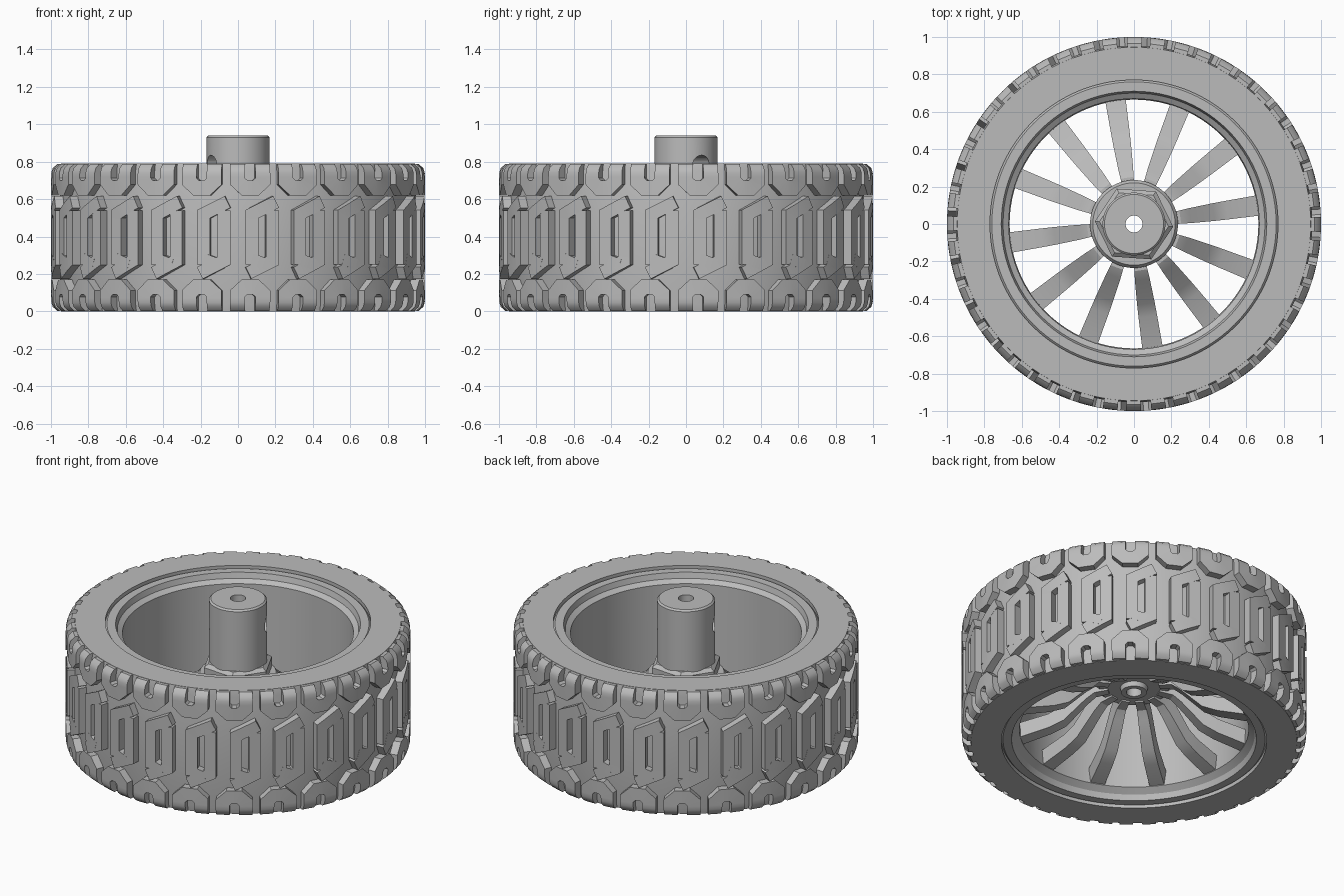
import bpy, bmesh
from math import sin, cos, pi, radians, sqrt, ceil
from mathutils import Vector

if "Cube" in bpy.data.objects:
    bpy.data.objects.remove(bpy.data.objects["Cube"])

grey = bpy.data.materials.new("plain grey")
grey.use_nodes = True
grey.diffuse_color = (0.5, 0.5, 0.5, 1)
grey.node_tree.nodes["Principled BSDF"].inputs["Base Color"].default_value = (0.5, 0.5, 0.5, 1)

HEIGHT = 0.79
REPEATS = 24
SPOKES = 12


def finish(name, bm, angle=30):
    """Turn a bmesh into a shaded object."""
    bmesh.ops.recalc_face_normals(bm, faces=bm.faces)
    mesh = bpy.data.meshes.new(name)
    bm.to_mesh(mesh)
    bm.free()
    obj = bpy.data.objects.new(name, mesh)
    bpy.context.collection.objects.link(obj)
    mesh.materials.append(grey)
    bpy.ops.object.select_all(action="DESELECT")
    obj.select_set(True)
    bpy.context.view_layer.objects.active = obj
    bpy.ops.object.shade_smooth_by_angle(angle=radians(angle))
    return obj


def lathe(name, profile, steps=96):
    """Revolve a closed (radius, height) loop around z."""
    bm = bmesh.new()
    rings = []
    for i in range(steps):
        a = 2 * pi * i / steps
        rings.append([bm.verts.new((r * cos(a), r * sin(a), z)) for r, z in profile])
    n = len(profile)
    for i in range(steps):
        p, q = rings[i], rings[(i + 1) % steps]
        for j in range(n):
            k = (j + 1) % n
            bm.faces.new((p[j], q[j], q[k], p[k]))
    return finish(name, bm)


def tread_radius(z):
    """Outer tread radius with rounded shoulders."""
    d = min(z, HEIGHT - z) / 0.06
    if d >= 1:
        return 1.0
    return 1 - 0.045 * (1 - sqrt(max(0, 1 - (1 - d) ** 2)))


def resample(path, step=0.025):
    points = []
    for a, b in zip(path, path[1:]):
        a, b = Vector(a), Vector(b)
        n = ceil((b - a).length / step)
        points += [a.lerp(b, i / n) for i in range(n)]
    return points + [Vector(path[-1])]


def ribbon(bm, path, width, turn):
    """Raised tread bar following a path of (arc length, height)."""
    pts = resample(path)
    rows = []
    for i, p in enumerate(pts):
        before = (p - pts[i - 1]).normalized() if i else None
        after = (pts[i + 1] - p).normalized() if i + 1 < len(pts) else None
        before, after = before or after, after or before
        tangent = (before + after).normalized()
        side = Vector((-tangent.y, tangent.x))
        side *= width / 2 / max(0.5, tangent.dot(after))
        row = []
        for q, drop in ((p + side, 0), (p - side, 0), (p - side, 0.07), (p + side, 0.07)):
            z = min(max(q.y, 0.002), HEIGHT - 0.002)
            r = tread_radius(z) - drop
            a = turn + q.x
            row.append(bm.verts.new((r * cos(a), r * sin(a), z)))
        rows.append(row)
    for p, q in zip(rows, rows[1:]):
        for j in range(4):
            k = (j + 1) % 4
            bm.faces.new((p[j], p[k], q[k], q[j]))
    bm.faces.new(rows[0])
    bm.faces.new(rows[-1])


def prism(bm, radius_rings, sides=6, turn=0.0):
    """Stack of polygon rings given as (radius, height)."""
    rings = [[bm.verts.new((r * cos(turn + 2 * pi * i / sides), r * sin(turn + 2 * pi * i / sides), z))
              for i in range(sides)] for r, z in radius_rings]
    for p, q in zip(rings, rings[1:]):
        for i in range(sides):
            k = (i + 1) % sides
            bm.faces.new((p[i], p[k], q[k], q[i]))
    bm.faces.new(rings[0])
    bm.faces.new(rings[-1])


# Tyre carcass
lathe("tyre_body", [(0.77, HEIGHT), (0.945, HEIGHT), (0.953, 0.75), (0.953, 0.04),
                    (0.945, 0), (0.77, 0)], 144)

# Interlocked centre hooks: the second is the first turned half round
hook = [(-0.055, 0.25), (-0.055, 0.52), (0.075, 0.585)]
twin = [(-u, HEIGHT - z) for u, z in hook]
bm = bmesh.new()
for i in range(REPEATS):
    turn = 2 * pi * (i + 0.5) / REPEATS
    ribbon(bm, hook, 0.07, turn)
    ribbon(bm, twin, 0.07, turn)
    ribbon(bm, [(-0.055, 0.28), (0.03, 0.25)], 0.06, turn)
finish("centre_tread", bm)

# Shoulder blocks: forked bars open towards the sidewall
fork = [(-0.068, HEIGHT), (-0.068, 0.695), (-0.03, 0.66), (0.03, 0.66),
        (0.068, 0.695), (0.068, HEIGHT)]
for name, flip in (("upper_shoulder_tread", False), ("lower_shoulder_tread", True)):
    bm = bmesh.new()
    for i in range(REPEATS):
        path = [(u, HEIGHT - z if flip else z) for u, z in fork]
        ribbon(bm, path, 0.08, 2 * pi * (i + 0.25) / REPEATS)
    finish(name, bm)

# Rim barrel with stepped lips
lathe("rim", [(0.775, 0.76), (0.76, 0.775), (0.71, 0.775), (0.70, 0.74), (0.67, 0.72),
              (0.665, 0.08), (0.70, 0.05), (0.71, 0.015), (0.76, 0.015), (0.775, 0.03)])

# Spokes: dished bars from the hub down to the rim
upper = [(0.15, 0.42), (0.25, 0.42), (0.30, 0.39), (0.43, 0.25), (0.50, 0.215), (0.68, 0.17)]
lower = [(0.15, 0.35), (0.23, 0.34), (0.28, 0.30), (0.41, 0.17), (0.50, 0.13), (0.68, 0.08)]
widths = [0.06, 0.07, 0.08, 0.095, 0.10, 0.11]
bm = bmesh.new()
for i in range(SPOKES):
    a = radians(8.5) + 2 * pi * i / SPOKES
    out, side = Vector((cos(a), sin(a), 0)), Vector((-sin(a), cos(a), 0))
    rows = []
    for (r1, z1), (r2, z2), w in zip(upper, lower, widths):
        rows.append([bm.verts.new(out * r + side * s * w / 2 + Vector((0, 0, z)))
                     for r, z, s in ((r1, z1, 1), (r1, z1, -1), (r2, z2, -0.8), (r2, z2, 0.8))])
    for p, q in zip(rows, rows[1:]):
        for j in range(4):
            k = (j + 1) % 4
            bm.faces.new((p[j], p[k], q[k], q[j]))
    bm.faces.new(rows[0])
    bm.faces.new(rows[-1])
finish("spokes", bm)

# Hub plate, with a small boss underneath
lathe("hub_plate", [(0.045, 0.33), (0.075, 0.33), (0.08, 0.36), (0.20, 0.36), (0.235, 0.39),
                    (0.235, 0.45), (0.22, 0.47), (0.045, 0.47)], 64)

# Axle sleeve with a cross hole for the set screw
sleeve = lathe("axle_sleeve", [(0.045, 0.46), (0.168, 0.46), (0.168, 0.93), (0.158, 0.94),
                               (0.045, 0.94)], 64)
bpy.ops.mesh.primitive_cylinder_add(vertices=32, radius=0.05, depth=0.6, location=(0, 0, 0.785),
                                    rotation=(0, pi / 2, radians(30)))
cutter = bpy.context.object
cutter.name = "screw_hole_cutter"
cutter.hide_render = True
cut = sleeve.modifiers.new("screw_hole", "BOOLEAN")
cut.operation = "DIFFERENCE"
cut.solver = "EXACT"
cut.object = cutter
bpy.context.view_layer.objects.active = sleeve
bpy.ops.object.modifier_apply(modifier=cut.name)
bpy.data.objects.remove(cutter)

# Chamfered hexagonal nut around the sleeve, bored through
bm = bmesh.new()
prism(bm, [(0.21, 0.46), (0.21, 0.53), (0.185, 0.55)], 6, radians(-4))
bmesh.ops.delete(bm, geom=[f for f in bm.faces if len(f.verts) == 6], context="FACES_ONLY")
rims = [[v for v in bm.verts if abs(v.co.z - z) < 0.001] for z in (0.46, 0.55)]
inner = []
for rim in rims:
    rim.sort(key=lambda v: Vector((v.co.x, v.co.y)).angle_signed(Vector((1, 0.01))))
    ring = [bm.verts.new((v.co.x * 0.7, v.co.y * 0.7, v.co.z)) for v in rim]
    for i in range(6):
        k = (i + 1) % 6
        bm.faces.new((rim[i], rim[k], ring[k], ring[i]))
    inner.append(ring)
for i in range(6):
    k = (i + 1) % 6
    bm.faces.new((inner[0][i], inner[0][k], inner[1][k], inner[1][i]))
finish("hex_nut", bm, 15)
